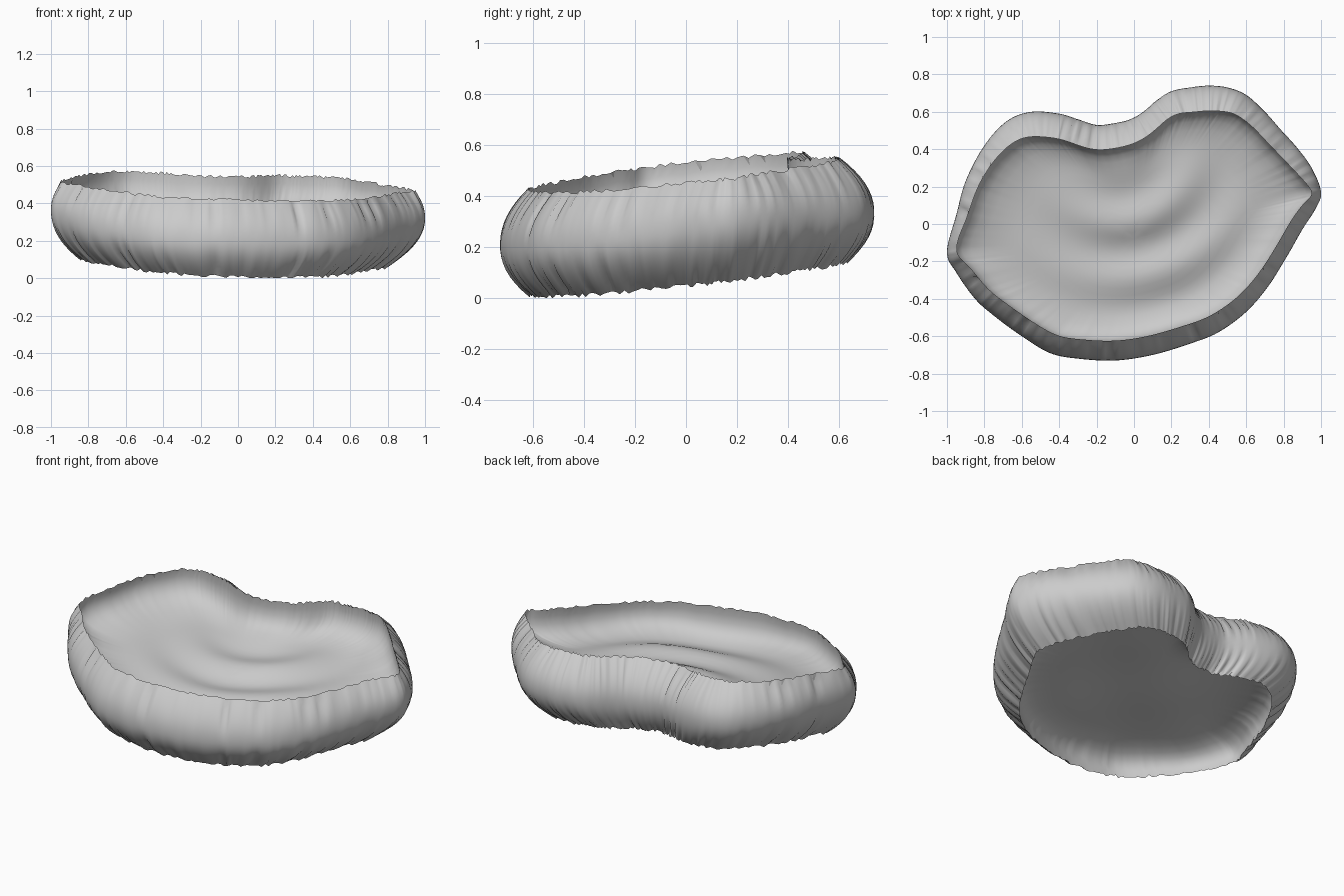
import bpy
import bmesh
import math
import random
from mathutils import Vector

random.seed(4)

default_cube = bpy.data.objects.get("Cube")
if default_cube:
    bpy.data.objects.remove(default_cube, do_unlink=True)

# Single plain grey material
grey = bpy.data.materials.new("plain_grey")
grey.use_nodes = True
colour = (0.6, 0.6, 0.6, 1)
grey.diffuse_color = colour
shader = grey.node_tree.nodes["Principled BSDF"]
shader.inputs["Base Color"].default_value = colour
shader.inputs["Roughness"].default_value = 0.8

# Widest outline seen from above, anticlockwise, in hundredths
OUTLINE = [
    (100, 17), (95, 30), (87, 41), (78, 51), (70, 60), (60, 69), (50, 73),
    (40, 74), (30, 73), (20, 71), (12, 66), (5, 60), (-2, 56), (-10, 54),
    (-20, 53), (-30, 56), (-40, 59), (-55, 60), (-68, 55), (-80, 42),
    (-90, 23), (-95, 5), (-100, -15), (-95, -26), (-85, -40), (-75, -49),
    (-60, -60), (-45, -69), (-30, -72), (-10, -73), (10, -70), (30, -64),
    (45, -58), (60, -47), (72, -33), (82, -17), (90, -3), (97, 8),
]
STEPS = 8
CENTRE = Vector((0, -0.08))


def smooth_closed(points):
    """Closed Catmull-Rom curve through the points."""
    pts = [Vector(p) / 100 for p in points]
    n = len(pts)
    result = []
    for i in range(n):
        a, b, c, d = (pts[(i + k) % n] for k in (-1, 0, 1, 2))
        for s in range(STEPS):
            t = s / STEPS
            result.append(b + 0.5 * t * (c - a + t * (
                2 * a - 5 * b + 4 * c - d + t * (3 * (b - c) + d - a))))
    return result


def averaged(points, reach):
    """Closed run of points, each averaged with its neighbours."""
    n = len(points)
    span = range(-reach, reach + 1)
    return [sum((points[(i + k) % n] for k in span), Vector((0, 0)))
            / len(span) for i in range(n)]


def tilt(x, y):
    return 0.12 * y - 0.045 * x


def upper_floor(x, y):
    """Rippled sheet, with arcs around the notch at the back."""
    r = math.hypot(x + 0.1, y - 0.45)
    fade = math.exp(-((x - 0.12) / 0.5) ** 2 - ((y + 0.1) / 0.45) ** 2)
    ripple = -0.02 * math.sin(20 * (r - 0.52)) * fade
    return 0.31 + tilt(x, y) + ripple + 0.008 * math.sin(6 * x + 4 * y)


def lower_floor(x, y):
    """Softly lumpy underside."""
    return 0.22 + tilt(x, y) + 0.01 * math.sin(7 * x) * math.cos(8 * y)


def loft(name, rings, cap_point=None):
    """Skin closed rings, ending in a fan when a centre point is given."""
    bm = bmesh.new()
    rows = [[bm.verts.new(p) for p in ring] for ring in rings]
    n = len(rows[0])
    for low, high in zip(rows, rows[1:]):
        for i in range(n):
            j = (i + 1) % n
            bm.faces.new((low[i], low[j], high[j], high[i]))
    if cap_point:
        tip = bm.verts.new(cap_point)
        for i in range(n):
            bm.faces.new((rows[-1][i], rows[-1][(i + 1) % n], tip))
    for face in bm.faces:
        face.smooth = True
    mesh = bpy.data.meshes.new(name)
    bm.to_mesh(mesh)
    bm.free()
    mesh.materials.append(grey)
    obj = bpy.data.objects.new(name, mesh)
    bpy.context.collection.objects.link(obj)
    return obj


outer = smooth_closed(OUTLINE)
count = len(outer)

# Crumpled rims: small ridges, plus a few deeper creases
ridge = [random.uniform(0, 0.007) for _ in outer]
for i in random.sample(range(count), 14):
    ridge[i] += 0.02

# Inward directions, evened out so that the pointed ends stay open
inward = []
for i in range(count):
    along = (outer[(i + 2) % count] - outer[i - 2]).normalized()
    inward.append(Vector((-along.y, along.x)))
inward = [v.normalized() for v in averaged(inward, 8)]
rim_plan = averaged([p + v * (0.04 + abs(v.y) * (0.08 - 0.015 * v.y))
                     for p, v in zip(outer, inward)], 3)

top_rim, bottom_rim = [], []
for p, q in zip(outer, rim_plan):
    z = 0.49 + tilt(q.x, q.y) + random.uniform(-0.008, 0.008)
    top_rim.append(Vector((q.x, q.y, z)))
    x = p.x * (0.84 if p.x < 0 else 0.8)
    y = 0.85 * p.y + 0.005
    z = max(0, 0.08 + tilt(x, y) + random.uniform(-0.009, 0.009))
    bottom_rim.append(Vector((x, y, z)))

# Bulging wall between the two rims
wall_rings = []
LEVELS = 16
for k in range(LEVELS + 1):
    t = k / LEVELS
    ring = []
    for i, p in enumerate(outer):
        low, high = bottom_rim[i], top_rim[i]
        middle = 0.46 + 0.18 * p.x ** 4
        if t < middle:
            edge, amount = low, ((middle - t) / middle) ** 2.2
        else:
            edge, amount = high, ((t - middle) / (1 - middle)) ** 2.2
        flat = p.lerp(edge.xy, amount)
        flat += inward[i] * ridge[i] * 4 * amount * (1 - amount)
        ring.append((flat.x, flat.y, low.z + (high.z - low.z) * t))
    wall_rings.append(ring)
loft("bulging_wall", wall_rings)

# Lining profile: outline scale, and share of the rim height kept
LINING = [(1, 1), (1.01, 0.75), (1, 0.5), (0.97, 0.3), (0.92, 0.16),
          (0.85, 0.07), (0.77, 0.02)]
LINING += [(0.07 * k, 0) for k in range(10, 0, -1)]


def lining(name, rim, floor):
    """Hollow sheet that curves from a rim into its floor."""
    rings = []
    for scale, share in LINING:
        ring = []
        for edge in rim:
            flat = CENTRE + (edge.xy - CENTRE) * scale
            base = floor(flat.x, flat.y)
            ring.append((flat.x, flat.y, base + (edge.z - base) * share))
        rings.append(ring)
    return loft(name, rings, (CENTRE.x, CENTRE.y, floor(*CENTRE)))


lining("upper_hollow", top_rim, upper_floor)
underside = lining("lower_hollow", bottom_rim, lower_floor)
underside.data.flip_normals()
